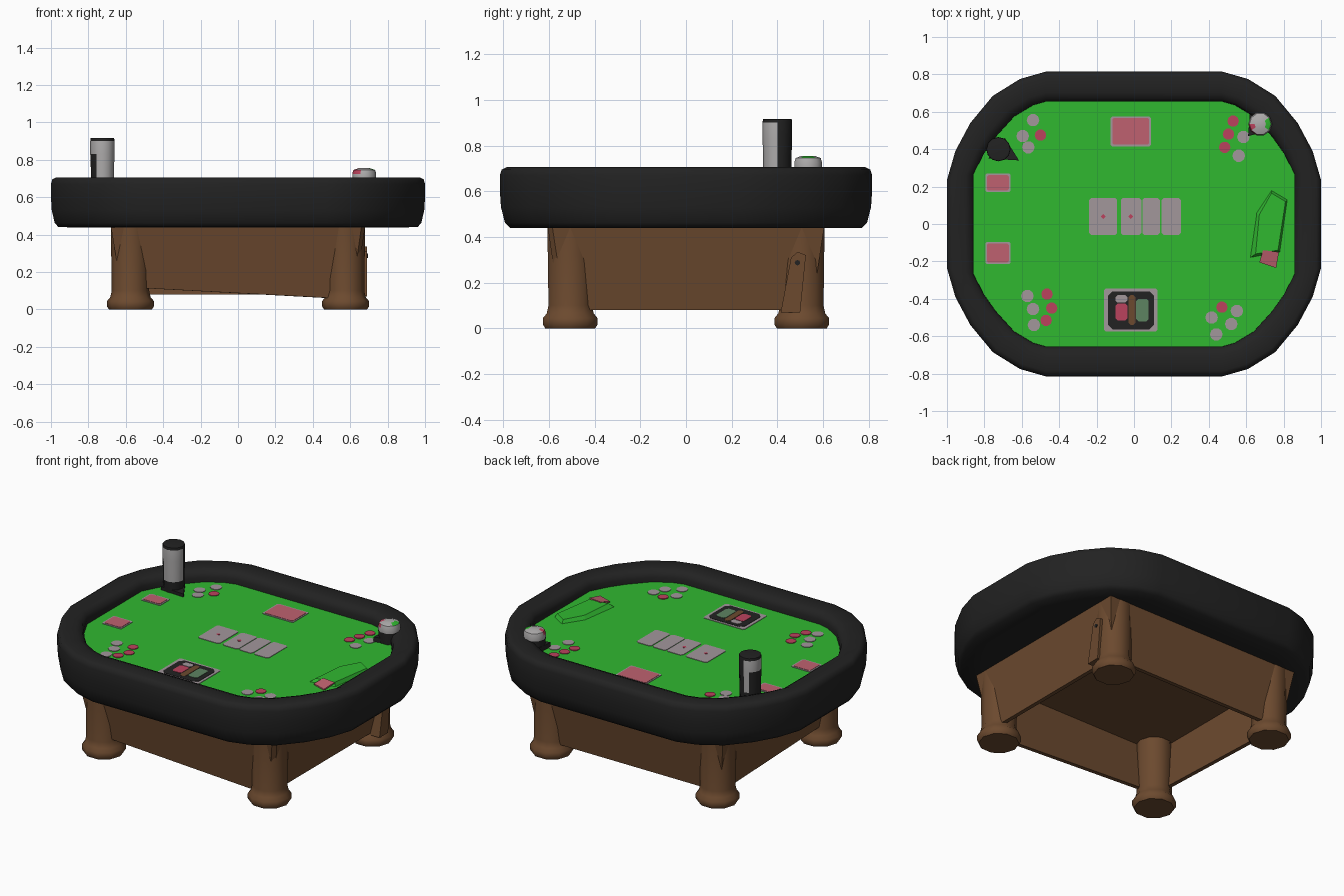
import bpy, bmesh, math
from mathutils import Vector

if "Cube" in bpy.data.objects:
    bpy.data.objects.remove(bpy.data.objects["Cube"])


def material(name, rgb):
    m = bpy.data.materials.new(name)
    m.diffuse_color = (*rgb, 1)
    m.use_nodes = True
    m.node_tree.nodes["Principled BSDF"].inputs["Base Color"].default_value = m.diffuse_color
    return m


GREEN = material("felt green", (0.03, 0.48, 0.03))
BLACK = material("padded black", (0.016, 0.016, 0.016))
BROWN = material("wood brown", (0.15, 0.068, 0.028))
GREY = material("card grey", (0.36, 0.31, 0.33))
RED = material("card red", (0.52, 0.12, 0.16))
CHIP_RED = material("chip red", (0.5, 0.055, 0.11))
SAGE = material("chip sage", (0.11, 0.23, 0.12))
SILVER = material("can silver", (0.42, 0.41, 0.41))


def loft(name, stacks, mats, smooth=None, caps=(True, True)):
    """One object from stacks of equal-length point loops; each stack is skinned and capped."""
    bm = bmesh.new()
    for loops in stacks:
        rings = [[bm.verts.new(p) for p in loop] for loop in loops]
        n = len(rings[0])
        for a, b in zip(rings, rings[1:]):
            for i in range(n):
                j = (i + 1) % n
                bm.faces.new((a[i], a[j], b[j], b[i]))
        if caps[0]:
            bm.faces.new(rings[0][::-1])
        if caps[1]:
            bm.faces.new(rings[-1])
    bmesh.ops.recalc_face_normals(bm, faces=bm.faces)
    me = bpy.data.meshes.new(name)
    bm.to_mesh(me)
    bm.free()
    for m in mats:
        me.materials.append(m)
    ob = bpy.data.objects.new(name, me)
    bpy.context.collection.objects.link(ob)
    if smooth:
        bpy.ops.object.select_all(action='DESELECT')
        ob.select_set(True)
        bpy.context.view_layer.objects.active = ob
        bpy.ops.object.shade_smooth_by_angle(angle=math.radians(smooth))
    return ob


def prism(pts, z0, z1):
    return [[(x, y, z0) for x, y in pts], [(x, y, z1) for x, y in pts]]


def circle(x, y, r, n):
    return [(x + r * math.cos(2 * math.pi * i / n), y + r * math.sin(2 * math.pi * i / n))
            for i in range(n)]


def turned(x, y, profile, n):
    return [[(px, py, z) for px, py in circle(x, y, r, n)] for r, z in profile]


def rect(x0, x1, y0, y1, c=0.008):
    """Rectangle with clipped corners."""
    return [(x0 + c, y0), (x1 - c, y0), (x1, y0 + c), (x1, y1 - c),
            (x1 - c, y1), (x0 + c, y1), (x0, y1 - c), (x0, y0 + c)]


# Table outline: one quarter, mirrored round
OUTER = [(0.47, 0.815), (0.61, 0.775), (0.755, 0.685), (0.875, 0.54), (0.955, 0.39), (1.0, 0.235)]
INNER = [(0.47, 0.655), (0.54, 0.635), (0.64, 0.575), (0.74, 0.465), (0.80, 0.38), (0.857, 0.27)]


def outline(t, z):
    q = [(a[0] + (b[0] - a[0]) * t, a[1] + (b[1] - a[1]) * t) for a, b in zip(INNER, OUTER)]
    pts = (q + [(x, -y) for x, y in reversed(q)] + [(-x, -y) for x, y in q]
           + [(-x, y) for x, y in reversed(q)])
    return [(x, y, z) for x, y in pts]


# Padded rail, running under to the base, and the sunken felt
FELT = 0.63
rail = [(-1.4, 0.438), (0.0, 0.438), (0.72, 0.44), (0.86, 0.462), (0.97, 0.53), (1.0, 0.60),
        (1.0, 0.67), (0.95, 0.695), (0.82, 0.705), (0.3, 0.703), (0.08, 0.69), (0.0, 0.66),
        (0.0, FELT - 0.004)]
loft("padded_rail", [[outline(t, z) for t, z in rail]], [BLACK], 60, caps=(False, False))
loft("felt_top", [[outline(0.0, FELT - 0.004), outline(0.0, FELT)]], [GREEN])


# Hollow tapered base; the front apron hangs unevenly
def box_loop(x, y, zs):
    return [(-x, -y, zs[0]), (x - 0.02, -y, zs[1]), (x, -y + 0.02, zs[2]), (x, y, zs[3]), (-x, y, zs[4])]


bottom = (0.12, 0.055, 0.08, 0.08, 0.08)
loft("table_base", [[box_loop(0.68, 0.605, [0.442] * 5), box_loop(0.625, 0.55, bottom),
                     box_loop(0.60, 0.525, bottom), box_loop(0.63, 0.555, [0.41] * 5)]],
     [BROWN], caps=(False, True))

# Four turned legs with flared feet
leg = [(0.115, 0.0), (0.125, 0.015), (0.125, 0.045), (0.108, 0.065), (0.10, 0.10), (0.105, 0.44)]
loft("legs", [turned(sx * 0.575, sy * 0.507, leg, 10) for sx in (-1, 1) for sy in (-1, 1)],
     [BROWN], 40)

# Loose splint on the right rear leg, with a dark nail hole
splint = [(0.415, 0.07), (0.50, 0.07), (0.525, 0.32), (0.49, 0.335), (0.46, 0.31)]
loft("leg_splint", [[[(x, y, z) for y, z in splint] for x in (0.62, 0.69)]], [BROWN])
loft("nail_hole", [[[(x, y, z) for y, z in circle(0.488, 0.287, 0.012, 8)] for x in (0.68, 0.694)]],
     [BLACK])

# Community cards and their red pips
z = FELT
loft("community_cards", [prism(rect(x0, x1, -0.06, 0.14, 0.012), z - 0.002, z + 0.003)
                         for x0, x1 in ((-0.24, -0.09), (-0.07, 0.04), (0.045, 0.138), (0.147, 0.25))],
     [GREY])
loft("card_pips", [prism(circle(x, 0.04, 0.013, 4), z, z + 0.005) for x in (-0.165, -0.018)],
     [CHIP_RED])

# Red-backed hands with pale borders
hands = [(-0.125, 0.09, 0.415, 0.575), (-0.795, -0.66, 0.17, 0.27), (-0.795, -0.66, -0.215, -0.095)]
loft("hand_borders", [prism(rect(*h), z - 0.002, z + 0.003) for h in hands], [GREY])
b = 0.009
loft("hand_backs", [prism(rect(h[0] + b, h[1] - b, h[2] + b, h[3] - b), z, z + 0.005) for h in hands],
     [RED])

# Folded felt patch on the right with the card on its end
patch = [(0.62, -0.18), (0.78, -0.15), (0.82, 0.13), (0.735, 0.18), (0.655, 0.06)]
top = [(0.65, -0.16), (0.77, -0.14), (0.81, 0.12), (0.735, 0.165), (0.67, 0.05)]
loft("raised_felt_patch", [[[(x, y, z - 0.002) for x, y in patch], [(x, y, z + 0.022) for x, y in top]]],
     [GREEN])
loft("tucked_card", [[[(0.67, -0.205, h), (0.76, -0.235, h), (0.775, -0.15, h + 0.015),
                       (0.69, -0.14, h + 0.015)] for h in (z + 0.004, z + 0.012)]], [RED])

# Chip tray in front
loft("tray_border", [prism(rect(-0.16, 0.125, -0.575, -0.345), z - 0.002, z + 0.003)], [GREY])
loft("tray_well", [prism(rect(-0.14, 0.108, -0.563, -0.36, 0.025), z, z + 0.005)], [BLACK])
for name, r, m in (("tray_red_chips", (-0.10, -0.035, -0.515, -0.425), CHIP_RED),
                   ("tray_grey_chips", (-0.10, -0.035, -0.42, -0.38), GREY),
                   ("tray_brown_chips", (-0.03, 0.008, -0.54, -0.38), BROWN),
                   ("tray_sage_chips", (0.012, 0.078, -0.52, -0.40), SAGE)):
    loft(name, [prism(rect(*r, 0.012), z, z + 0.007)], [m])

# Scattered chips at the four corners
grey_chips = [(-0.54, 0.555), (-0.595, 0.47), (-0.565, 0.41), (0.585, 0.465), (0.56, 0.365),
              (-0.57, -0.385), (-0.54, -0.455), (-0.535, -0.54),
              (0.415, -0.50), (0.55, -0.465), (0.52, -0.535), (0.44, -0.59)]
red_chips = [(-0.5, 0.475), (0.53, 0.55), (0.505, 0.48), (0.485, 0.41),
             (-0.465, -0.375), (-0.44, -0.45), (-0.47, -0.515), (0.47, -0.445)]
loft("grey_chips", [prism(circle(x, y, 0.034, 10), z - 0.002, z + 0.003) for x, y in grey_chips], [GREY])
loft("red_chips", [prism(circle(x, y, 0.031, 10), z - 0.002, z + 0.004) for x, y in red_chips],
     [CHIP_RED])

# Tall can: dark lid, dark seam toward the middle of the table, dark lower patches
can = loft("tall_can", [turned(-0.725, 0.40, [(0.058, z), (0.062, 0.70), (0.062, 0.755), (0.065, 0.83),
                                              (0.065, 0.90), (0.063, 0.915), (0.05, 0.917)], 12)],
           [SILVER, BLACK], 40)
for p in can.data.polygons:
    seam = p.normal.dot(Vector((0.7, 0.7, 0))) > 0.85
    low = p.center.z < 0.80 and p.normal.x < -0.6
    if seam or low or p.center.z > 0.9 or p.center.z < 0.67:
        p.material_index = 1

# Dark flaps at the foot of both cans
loft("can_foot_flaps", [prism([(-0.78, 0.35), (-0.615, 0.34), (-0.69, 0.46)], z, z + 0.02),
                        prism([(0.61, 0.47), (0.73, 0.50), (0.62, 0.60)], z, z + 0.03)], [BLACK])

# Crushed can in the right rear of the rail
crushed = turned(0.675, 0.535, [(0.06, z), (0.064, 0.70), (0.064, 0.725), (0.058, 0.745), (0.03, 0.755)], 10)
can2 = loft("crushed_can", [crushed], [SILVER, BLACK, CHIP_RED, GREEN], 40)
for p in can2.data.polygons:
    if p.center.z < 0.7:
        p.material_index = 1
    elif p.normal.x < -0.25 and p.normal.y < 0.1 and p.center.z > 0.73:
        p.material_index = 2
    elif p.normal.x > 0.3 and abs(p.normal.y) < 0.25:
        p.material_index = 3
